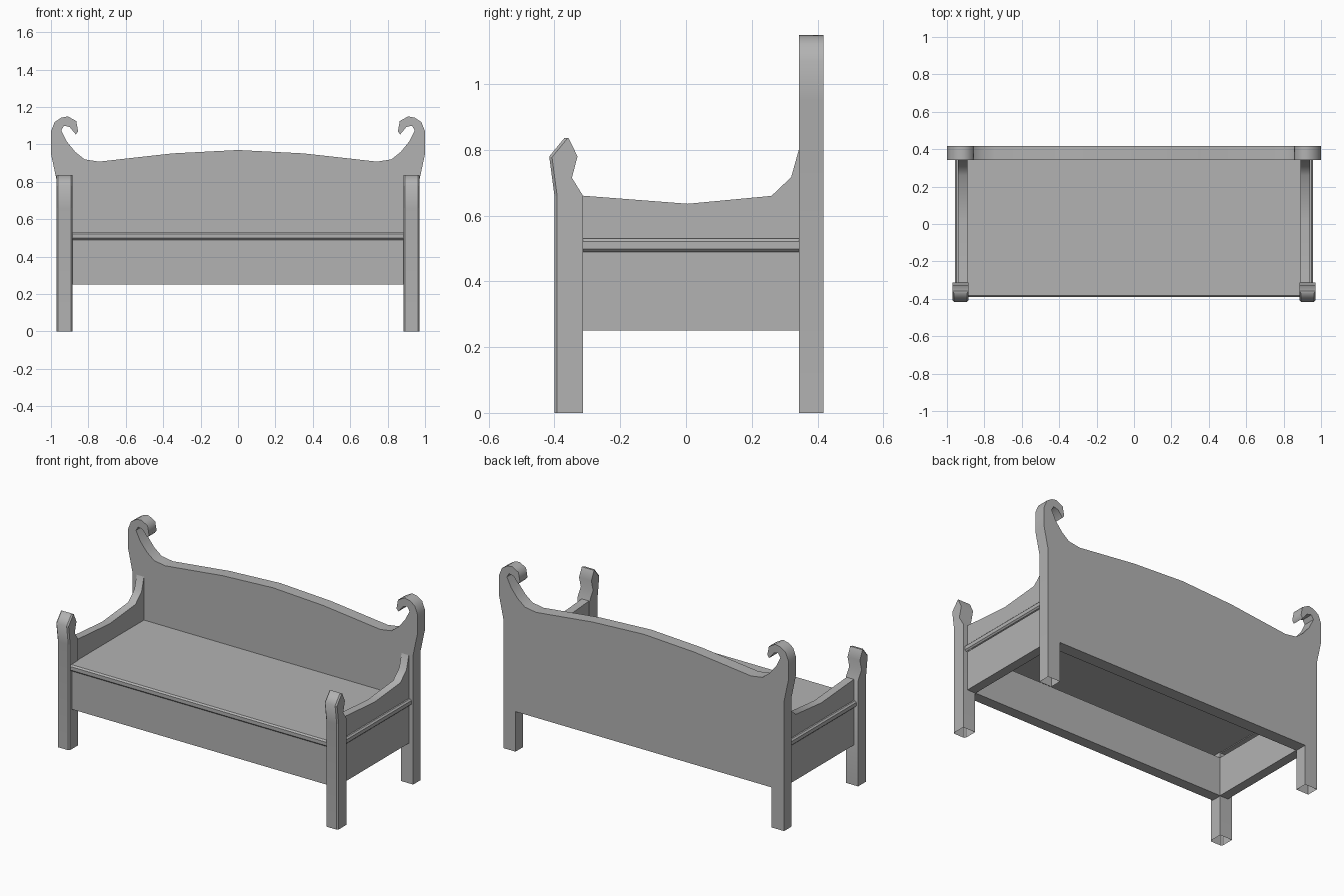
import bpy, bmesh, math
from mathutils import Vector

if "Cube" in bpy.data.objects:
    bpy.data.objects.remove(bpy.data.objects["Cube"])

grey = bpy.data.materials.new("dark_grey")
grey.diffuse_color = (0.45, 0.45, 0.45, 1)
grey.use_nodes = True
grey.node_tree.nodes["Principled BSDF"].inputs["Base Color"].default_value = grey.diffuse_color


def finish(bm, name, mirror=False, soft_axis=None, open_z=0.0):
    """Make the object; bends running along soft_axis are shaded smooth."""
    bmesh.ops.recalc_face_normals(bm, faces=bm.faces)
    # leg ends and the seat underside are left open
    open_faces = [f for f in bm.faces if all(abs(v.co.z - open_z) < 1e-5 for v in f.verts)]
    bmesh.ops.delete(bm, geom=open_faces, context='FACES')
    if soft_axis is not None:
        for f in bm.faces:
            f.smooth = True
        for e in bm.edges:
            along = abs((e.verts[0].co - e.verts[1].co).normalized()[soft_axis]) > 0.99
            e.smooth = along and e.calc_face_angle(math.pi) < math.radians(52)
    mesh = bpy.data.meshes.new(name)
    bm.to_mesh(mesh)
    bm.free()
    mesh.materials.append(grey)
    ob = bpy.data.objects.new(name, mesh)
    bpy.context.collection.objects.link(ob)
    if mirror:
        ob.modifiers.new("mirror", 'MIRROR')
    return ob


def prism(points, axis, lo, hi):
    """Extrude a side profile along x, or a front profile along y."""
    bm = bmesh.new()
    if axis == 'x':
        cos, step = [(lo, a, z) for a, z in points], Vector((hi - lo, 0, 0))
    else:
        cos, step = [(a, lo, z) for a, z in points], Vector((0, hi - lo, 0))
    face = bm.faces.new([bm.verts.new(c) for c in cos])
    ext = bmesh.ops.extrude_face_region(bm, geom=[face], use_keep_orig=True)
    bmesh.ops.translate(bm, vec=step,
                        verts=[v for v in ext['geom'] if isinstance(v, bmesh.types.BMVert)])
    return bm


def box(x0, x1, y0, y1, z0, z1, bevel=0):
    bm = prism([(x0, z0), (x1, z0), (x1, z1), (x0, z1)], 'y', y0, y1)
    if bevel:
        bmesh.ops.bevel(bm, geom=bm.edges[:], offset=bevel, segments=1, affect='EDGES')
    return bm


# Back board with legs and scrolled ears: right half, then reflected
half = [(0.885, 0.25), (0.885, 0), (0.97, 0), (0.97, 0.81), (1.0, 0.95), (1.0, 1.07),
        (0.98, 1.12), (0.945, 1.143), (0.91, 1.15), (0.865, 1.125), (0.855, 1.07),
        (0.867, 1.053), (0.90, 1.093), (0.93, 1.10), (0.945, 1.075), (0.915, 1.015),
        (0.87, 0.96), (0.82, 0.92), (0.743, 0.908), (0.35, 0.952)]
outline = half + [(0, 0.97)] + [(-x, z) for x, z in reversed(half)]
finish(prism(outline, 'y', 0.343, 0.418), "back_board", soft_axis=1)

# Front posts with pointed finials and chamfered front edges
front = [(-0.40, 0), (-0.40, 0.66), (-0.416, 0.78), (-0.37, 0.836)]
rear = [(-0.357, 0.836), (-0.33, 0.78), (-0.347, 0.715), (-0.313, 0.66), (-0.313, 0)]
bm = prism(front + rear, 'x', 0.885, 0.97)
pairs = {frozenset(p) for p in zip(front, front[1:])}
key = lambda v: (round(v.co.y, 4), round(v.co.z, 4))
edges = [e for e in bm.edges if frozenset(key(v) for v in e.verts) in pairs]
bmesh.ops.bevel(bm, geom=edges, offset=0.008, segments=1, affect='EDGES')
finish(bm, "front_posts", mirror=True, soft_axis=0)

# Arm panels with swept tops, and the side boards below the seat
arm = [(-0.32, 0.525), (0.35, 0.525), (0.35, 0.815), (0.343, 0.80), (0.32, 0.717),
       (0.26, 0.66), (0.005, 0.636), (-0.32, 0.661)]
finish(prism(arm, 'x', 0.89, 0.94), "arm_panels", mirror=True, soft_axis=0)
finish(box(0.882, 0.94, -0.36, 0.35, 0.25, 0.492), "side_boards", mirror=True)

# Seat as a lid open underneath, its bevelled rim showing at the sides, and the apron
finish(box(-0.958, 0.958, -0.39, 0.355, 0.49, 0.53, 0.009), "seat", open_z=0.49)
finish(box(-0.884, 0.884, -0.378, -0.311, 0.25, 0.492), "front_apron")
